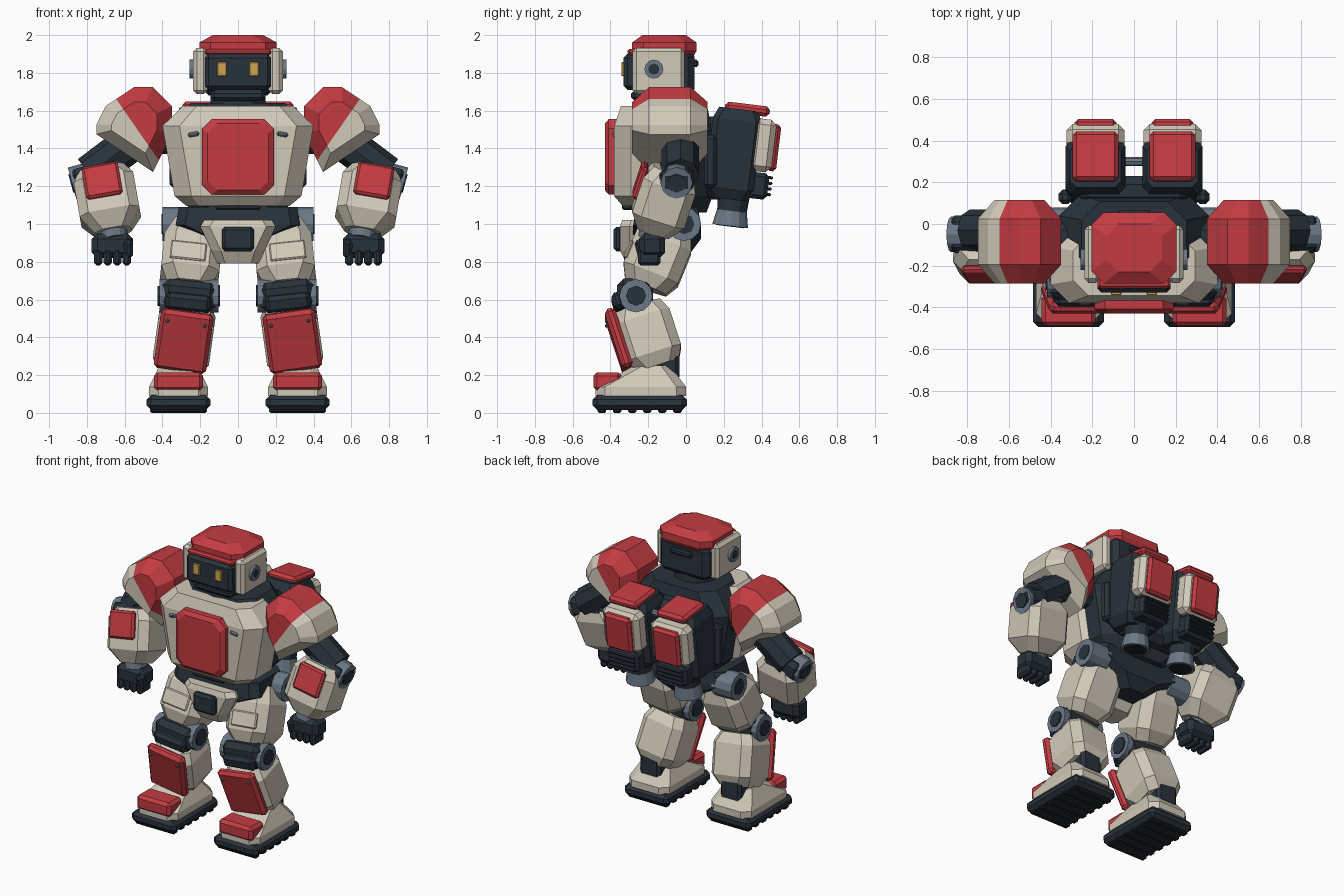
import bpy, bmesh
from math import radians
from mathutils import Matrix, Vector, Euler

if "Cube" in bpy.data.objects:
    bpy.data.objects.remove(bpy.data.objects["Cube"], do_unlink=True)


def material(name, red, green, blue):
    mat = bpy.data.materials.new(name)
    mat.use_nodes = True
    color = (red, green, blue, 1)
    mat.diffuse_color = color
    mat.node_tree.nodes["Principled BSDF"].inputs["Base Color"].default_value = color
    return mat


CREAM = material("warm cream", .64, .59, .49)
RED = material("armor red", .55, .045, .055)
DARK = material("dark slate", .022, .032, .043)
BLACK = material("sole black", .012, .016, .019)
GREY = material("joint grey", .15, .19, .24)
GOLD = material("eye gold", .62, .38, .08)
WORLD = Matrix()


def frame(at, pitch=0, lean=0):
    turn = Euler((radians(pitch), radians(lean), 0)).to_matrix().to_4x4()
    return Matrix.Translation(at) @ turn


def emit(name, bm, materials):
    bmesh.ops.recalc_face_normals(bm, faces=bm.faces)
    mesh = bpy.data.meshes.new(name)
    bm.to_mesh(mesh)
    for mat in materials:
        mesh.materials.append(mat)
    bpy.context.collection.objects.link(bpy.data.objects.new(name, mesh))


def add(name, bm, materials, place):
    """Place a part; parts off the centre line are mirrored as a pair."""
    paired = place.translation.x > 0
    bm.transform(place)
    emit("left_" + name if paired else name, bm, materials)
    if paired:
        bm.transform(Matrix.Scale(-1, 4, Vector((1, 0, 0))))
        emit("right_" + name, bm, materials)
    bm.free()


def skin(rings):
    """Closed solid through rings of equal point count."""
    bm = bmesh.new()
    rows = [[bm.verts.new(point) for point in ring] for ring in rings]
    for lower, upper in zip(rows, rows[1:]):
        for i in range(len(lower)):
            bm.faces.new((lower[i - 1], lower[i], upper[i], upper[i - 1]))
    bm.faces.new(rows[0][::-1])
    bm.faces.new(rows[-1])
    return bm


def armor(name, color, size, place, low=(.75, .75), high=(.75, .75), rims=(.2, .2),
          narrow=1, slide=0, cut=.05):
    """Eight-sided shell whose two ends taper in over the rims."""
    width, depth, height = size
    levels = ((0, *low, 0), (rims[0], narrow, 1, 0), (1 - rims[1], 1, 1, 0), (1, *high, slide))
    rings = []
    for level, wide, deep, shift in levels:
        x, y, z = width * wide / 2, depth * deep / 2, height * (level - .5)
        c = min(cut, x / 2, y / 2)
        corner = [(x, y - c), (x - c, y), (c - x, y), (-x, y - c)]
        ring = corner + [(-a, -b) for a, b in corner]
        rings.append([(a, b + shift, z) for a, b in ring])
    add(name, skin(rings), [color], place)


def box(name, color, size, at, bevel=.02, parent=WORLD, pitch=0, lean=0):
    bm = bmesh.new()
    bmesh.ops.create_cube(bm, size=1)
    bm.transform(Matrix.Diagonal((*size, 1)))
    bmesh.ops.bevel(bm, geom=bm.edges[:], offset=min(bevel, min(size) / 3),
                    segments=1, affect='EDGES')
    add(name, bm, [color], parent @ frame(at, pitch, lean))


def tube(name, color, base, tip, length, place, sides=12):
    bm = bmesh.new()
    bmesh.ops.create_cone(bm, cap_ends=True, segments=sides,
                          radius1=base, radius2=tip, depth=length)
    add(name, bm, [color], place)


def joint(name, radius, width, at, lean=90):
    """Sideways pivot with a grey collar and a dark hub."""
    place = frame(at, lean=lean)
    tube(name + "_collar", GREY, radius, radius, width * .95, place)
    tube(name + "_hub", DARK, radius * .65, radius * .6, width, place, sides=8)


# Feet
box("sole", DARK, size=(.34, .5, .08), at=(.315, -.245, .055), bevel=.025)
for row in range(6):
    box("tread", BLACK, size=(.3, .045, .025), at=(.315, row * .08 - .445, .0125))
armor("foot", CREAM, size=(.31, .48, .16), place=frame((.315, -.24, .17)),
      low=(1, 1), high=(.65, .4), rims=(.3, .7), slide=.06)
box("toe_cap", RED, size=(.26, .15, .1), at=(.315, -.415, .165))
box("ankle", DARK, size=(.16, .15, .16), at=(.31, -.11, .25))

# Shins
shin = frame((.285, -.2, .4), pitch=18, lean=-8)
armor("shin", CREAM, size=(.3, .3, .34), place=shin, high=(.8, .8))
box("shin_plate", RED, size=(.28, .06, .33), at=(0, -.155, .03), parent=shin)
for side in (-.1, .1):
    box("shin_bolt", GREY, size=(.02, .02, .02), at=(side, -.185, .14), parent=shin)

# Knees
box("knee", DARK, size=(.29, .19, .16), at=(.26, -.27, .62), bevel=.035, lean=-6)
box("knee_guard", DARK, size=(.24, .06, .09), at=(.265, -.36, .585), pitch=15, lean=-6)
joint("knee", radius=.088, width=.33, at=(.26, -.265, .62))

# Thighs
thigh = frame((.245, -.145, .835), pitch=-22, lean=-6)
armor("thigh", CREAM, size=(.31, .31, .37), place=thigh, high=(.7, .7), rims=(.2, .3), cut=.06)
box("thigh_plate", CREAM, size=(.19, .02, .1), at=(.02, -.155, -.04), parent=thigh)

# Hips and pelvis
joint("hip", radius=.09, width=.16, at=(.325, -.01, 1))
armor("pelvis", DARK, size=(.66, .36, .24), place=frame((0, -.1, .97)),
      low=(.3, .7), high=(.95, .9), rims=(.3, .4), narrow=.55)
armor("front_skirt", CREAM, size=(.4, .24, .23), place=frame((0, -.23, .905)),
      low=(.55, .7), high=(.9, .9), rims=(.3, .15), narrow=.7)
box("buckle", DARK, size=(.17, .05, .13), at=(0, -.36, .92))

# Torso
armor("torso_core", DARK, size=(.72, .42, .58), place=frame((0, -.07, 1.35)),
      low=(.6, .85), high=(.7, .85), rims=(.15, .25), narrow=.84, cut=.1)
armor("chest_shell", CREAM, size=(.8, .36, .53), place=frame((0, -.2, 1.36)),
      low=(.68, .75), high=(.73, .8), rims=(.1, .2), narrow=.84, cut=.1)
armor("chest_plate", RED, size=(.38, .4, .07), place=frame((0, -.395, 1.355), pitch=90),
      low=(1, 1), high=(.85, .88), rims=(.2, .3))
box("waist_trim", DARK, size=(.24, .06, .03), at=(0, -.31, 1.09))
box("chest_lamp", GREY, size=(.06, .03, .025), at=(.235, -.375, 1.475), lean=10)

# Head
tube("neck", DARK, base=.15, tip=.14, length=.12, place=frame((0, -.12, 1.66)))
box("head_core", DARK, size=(.38, .31, .24), at=(0, -.11, 1.8), bevel=.035)
box("jaw", DARK, size=(.29, .24, .06), at=(0, -.17, 1.68))
box("cheek", CREAM, size=(.075, .275, .245), at=(.2, -.145, 1.81))
box("face_plate", DARK, size=(.35, .09, .19), at=(0, -.285, 1.805))
box("eye", GOLD, size=(.05, .02, .075), at=(.085, -.332, 1.82), bevel=.004)
armor("helmet", RED, size=(.41, .34, .13), place=frame((0, -.115, 1.935)),
      low=(.9, .85), high=(.65, .68), rims=(.35, .3), cut=.06)
box("brow", RED, size=(.35, .06, .035), at=(0, -.28, 1.91))
box("rear_sensor", DARK, size=(.16, .03, .04), at=(0, .05, 1.85))
joint("ear", radius=.05, width=.04, at=(.238, -.17, 1.82))

# Shoulders: a faceted profile, split by a slanted plane into red and cream
outline = [(.2, 0), (.15, .1), (0, .2), (-.1, .2), (-.2, .1), (-.2, -.05), (-.1, -.25), (.2, -.05)]
stations = ((-.2, .6), (-.11, 1), (.11, 1), (.2, .6))
bm = skin([[(x * s, y, z * s) for x, z in outline] for y, s in stations])
normal = Vector((-.82, 0, .57))
bmesh.ops.bisect_plane(bm, geom=bm.verts[:] + bm.edges[:] + bm.faces[:],
                       plane_co=(0, 0, 0), plane_no=normal)
for face in bm.faces:
    face.material_index = int(face.calc_center_median().dot(normal) > 0)
add("shoulder", bm, [CREAM, RED], frame((.55, -.085, 1.525)))

# Arms
box("shoulder_link", DARK, size=(.3, .18, .18), at=(.4, -.08, 1.46), bevel=.04)
tube("upper_arm", DARK, base=.1, tip=.1, length=.32, place=frame((.66, -.03, 1.36), lean=-53), sides=8)
box("elbow", DARK, size=(.27, .18, .13), at=(.75, -.05, 1.255), bevel=.03, lean=15)
joint("elbow", radius=.085, width=.27, at=(.755, -.05, 1.25), lean=105)
forearm = frame((.69, -.12, 1.12), pitch=-18, lean=10)
armor("forearm", CREAM, size=(.32, .29, .35), place=forearm, low=(.6, .6), rims=(.25, .2))
box("forearm_plate", RED, size=(.195, .04, .18), at=(.01, -.15, .07), parent=forearm)
tube("wrist", GREY, base=.07, tip=.08, length=.07, place=forearm @ frame((0, 0, -.18)))

# Hands
box("palm", DARK, size=(.22, .14, .13), at=(.665, -.18, .885), bevel=.03)
for finger in range(4):
    box("finger", DARK, size=(.045, .12, .09), at=(.59 + finger * .05, -.195, .825))
box("thumb", DARK, size=(.05, .06, .1), at=(.58, -.235, .87), pitch=15)

# Backpack
box("pack_bridge", DARK, size=(.52, .14, .44), at=(0, .16, 1.35), bevel=.04)
box("pack_strut", DARK, size=(.065, .07, .28), at=(.33, .13, 1.33))
tube("pack_pipe", GREY, base=.022, tip=.022, length=.18, place=frame((0, .3, 1.52), lean=90), sides=8)
pod = frame((.185, .25, 1.37), pitch=-7)
armor("pod", DARK, size=(.29, .26, .48), place=pod, high=(.85, .8), rims=(.12, .12), cut=.03)
box("pod_cover", CREAM, size=(.28, .12, .28), at=(0, .15, .065), bevel=.03, parent=pod)
box("pod_back_plate", RED, size=(.2, .05, .25), at=(0, .21, .06), parent=pod)
box("pod_top_plate", RED, size=(.22, .24, .055), at=(0, .045, .245), parent=pod)
box("vent", DARK, size=(.23, .13, .14), at=(0, .14, -.15), parent=pod)
for rib in range(4):
    box("vent_rib", DARK, size=(.2, .03, .016), at=(0, .21, -.1 - rib * .03), parent=pod)

# Thrusters under the pods
thruster = pod @ frame((0, .03, -.34))
tube("nozzle_neck", DARK, base=.075, tip=.085, length=.15, place=thruster @ frame((0, 0, .06)))
tube("nozzle", GREY, base=.095, tip=.08, length=.08, place=thruster)
tube("nozzle_throat", BLACK, base=.075, tip=.075, length=.01, place=thruster @ frame((0, 0, -.038)))
